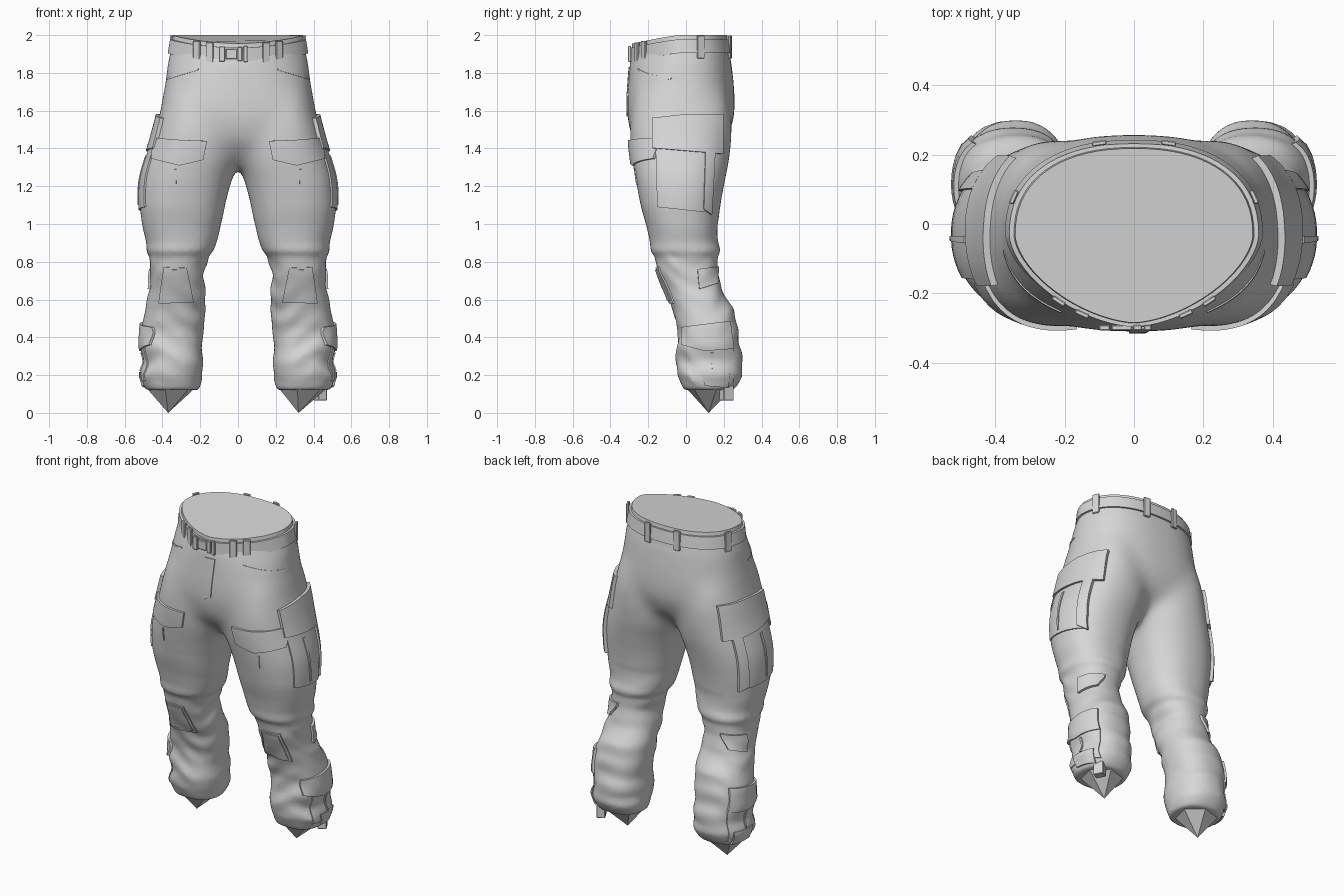
import bpy, bmesh, math
from mathutils import Vector
from mathutils.bvhtree import BVHTree

if "Cube" in bpy.data.objects:
    bpy.data.objects.remove(bpy.data.objects["Cube"])

grey = bpy.data.materials.new("cloth grey")
grey.diffuse_color = (0.68, 0.68, 0.68, 1)
grey.use_nodes = True
grey.node_tree.nodes["Principled BSDF"].inputs["Base Color"].default_value = grey.diffuse_color


def make(name, verts, faces, smooth=True, mirror=False, angle=35):
    me = bpy.data.meshes.new(name)
    me.from_pydata(verts, [], faces)
    bm = bmesh.new()
    bm.from_mesh(me)
    bmesh.ops.recalc_face_normals(bm, faces=bm.faces)
    bm.to_mesh(me)
    bm.free()
    ob = bpy.data.objects.new(name, me)
    bpy.context.collection.objects.link(ob)
    me.materials.append(grey)
    if smooth:
        bpy.ops.object.select_all(action='DESELECT')
        ob.select_set(True)
        bpy.context.view_layer.objects.active = ob
        bpy.ops.object.shade_smooth_by_angle(angle=math.radians(angle))
    if mirror:
        ob.modifiers.new("mirror", 'MIRROR')
    return ob


def loft(rings, base=0):
    n = len(rings[0])
    verts = [p for r in rings for p in r]
    faces = [(base + i * n + j, base + i * n + (j + 1) % n,
              base + (i + 1) * n + (j + 1) % n, base + (i + 1) * n + j)
             for i in range(len(rings) - 1) for j in range(n)]
    faces += [tuple(base + j for j in range(n)),
              tuple(base + (len(rings) - 1) * n + j for j in range(n))]
    return verts, faces


def spow(v, e):
    return math.copysign(abs(v) ** e, v)


def ring(x0, x1, yf, yb, z, nf=2.3, nb=2.3, tilt=0.0, fold=None, n=72):
    """Superelliptic section; the front half may be more pointed than the back."""
    cx, hx, cy = (x0 + x1) / 2, (x1 - x0) / 2, (yf + yb) / 2
    pts = []
    for j in range(n):
        a = 2 * math.pi * j / n
        c, s = math.cos(a), math.sin(a)
        e = 2 / (nf if s < 0 else nb)
        k = 1 + (fold(a, z) if fold else 0)
        pts.append((cx + hx * spow(c, e) * k, cy + (yb - cy) * spow(s, e) * k,
                    z - tilt * max(0, -s) ** 1.5))
    return pts


def sample(table, z):
    for a, b in zip(table, table[1:]):
        if a[0] >= z >= b[0]:
            t = (a[0] - z) / (a[0] - b[0])
            return [p + (q - p) * t for p, q in zip(a[1:], b[1:])]


# Leg sections: height, inner x, outer x, front y, back y
LEG = [(1.68, .08, .385, -.27, .22), (1.55, .02, .425, -.295, .245), (1.45, -.01, .45, -.30, .243),
       (1.33, -.005, .49, -.287, .23), (1.24, .03, .518, -.27, .21), (1.10, .067, .525, -.243, .184),
       (1.00, .088, .507, -.212, .167), (.90, .115, .487, -.19, .17), (.855, .13, .485, -.187, .182),
       (.83, .155, .468, -.167, .168), (.75, .18, .465, -.15, .168), (.65, .175, .468, -.11, .19),
       (.55, .172, .492, -.07, .25), (.45, .18, .51, -.045, .275), (.35, .192, .515, -.045, .285),
       (.27, .184, .492, -.055, .30), (.20, .19, .515, -.045, .30), (.14, .20, .50, -.02, .27),
       (.12, .21, .485, -.01, .25)]


def folds(a, z):
    low = max(0, min(1, (.86 - z) / .06)) * max(0, min(1, (z - .11) / .06))
    thigh = max(0, min(1, (1.15 - z) / .2)) * (1 - low)
    low *= .55 + .45 * math.sin(z * 9 + 2 * a + 1)
    f = .03 * math.sin(z * 50 + 2.4 * math.sin(a * 2 + .6) + 1.4 * math.cos(3 * a))
    f += .018 * math.sin(z * 31 - 2 * a + 1.2)
    return low * f + thigh * .014 * (.6 + .4 * math.sin(a)) * math.sin(z * 38 + 2 * math.cos(a))


# Hip sections: height, half width, front y, back y, front exponent
HIP = [(1.93, .354, -.28, .225, 1.75), (1.85, .37, -.297, .24, 1.9), (1.75, .385, -.306, .253, 2.25),
       (1.65, .404, -.312, .26, 2.5), (1.55, .418, -.31, .255, 2.6), (1.45, .40, -.285, .215, 2.5),
       (1.38, .32, -.235, .14, 2.2), (1.30, .15, -.14, .05, 2)]

# Fuse hips and both legs into one garment
verts, faces = loft([ring(-h, h, f, b, z, nf, 2.4) for z, h, f, b, nf in HIP])
for side in (1, -1):
    rows = []
    for i in range(131):
        z = 1.68 - i * 1.56 / 130
        x0, x1, yf, yb = sample(LEG, max(z, .12))
        rows.append([(side * p[0], p[1], p[2])
                     for p in ring(x0, x1, yf, yb, z, 2.3, 2.25, fold=folds)])
    v, f = loft(rows, len(verts))
    verts += v
    faces += f
body = make("trousers", verts, faces, smooth=False)
rm = body.modifiers.new("fuse", 'REMESH')
rm.mode, rm.voxel_size = 'VOXEL', 0.014
sm = body.modifiers.new("relax", 'SMOOTH')
sm.factor, sm.iterations = 0.5, 4
dg = bpy.context.evaluated_depsgraph_get()
fused = bpy.data.meshes.new_from_object(body.evaluated_get(dg))
body.modifiers.clear()
body.data = fused

# Relax the seat and crotch so hips flow into the legs
bm = bmesh.new()
bm.from_mesh(fused)
for k in range(44):
    lo = 1.02 + .12 * (k / 44)
    bmesh.ops.smooth_vert(bm, verts=[p for p in bm.verts if lo < p.co.z < 1.84 - .1 * k / 44], factor=.5,
                          use_axis_x=True, use_axis_y=True, use_axis_z=True)
bm.to_mesh(fused)
bm.free()
fused.materials.clear()
fused.materials.append(grey)
fused.polygons.foreach_set("material_index", [0] * len(fused.polygons))
fused.shade_smooth()
tree = BVHTree.FromPolygons([v.co for v in fused.vertices], [p.vertices for p in fused.polygons])


def patch(name, face, top, bottom, thick=.012, mirror=True, nu=14, nv=10):
    """Cloth panel between two outlines, laid on the garment from one direction."""
    def along(line, t):
        t *= len(line) - 1
        i = min(int(t), len(line) - 2)
        return Vector(line[i]).lerp(Vector(line[i + 1]), t - i)
    outer, inner = [], []
    for i in range(nu + 1):
        for j in range(nv + 1):
            a, z = along(top, i / nu).lerp(along(bottom, i / nu), j / nv)
            org, d = {'front': ((a, -1, z), (0, 1, 0)), 'side': ((1, a, z), (-1, 0, 0))}[face]
            hit, nor, _, _ = tree.ray_cast(Vector(org), Vector(d))
            if hit is None:
                hit, nor, _, _ = tree.find_nearest(Vector(org) + Vector(d) * .6)
            nor = (nor - Vector(d)).normalized()
            outer.append(hit + nor * thick)
            inner.append(hit - nor * .012)
    m, w = len(outer), nv + 1
    quads = [(i * w + j, i * w + j + 1, (i + 1) * w + j + 1, (i + 1) * w + j)
             for i in range(nu) for j in range(nv)]
    edge = [i * w for i in range(nu)] + [nu * w + j for j in range(nv)]
    edge += [i * w + nv for i in range(nu, 0, -1)] + [j for j in range(nv, 0, -1)]
    faces = quads + [tuple(m + k for k in reversed(q)) for q in quads]
    faces += [(p, q, q + m, p + m) for p, q in zip(edge, edge[1:] + edge[:1])]
    return make(name, outer + inner, faces, mirror=mirror, angle=50)


# Thigh pockets and flaps
patch("front_pocket_flap", 'front', [(.165, 1.44), (.30, 1.445), (.44, 1.455)],
      [(.185, 1.34), (.31, 1.31), (.455, 1.345)], .014)
patch("front_pocket_pleat", 'front', [(.325, 1.29), (.335, 1.29)], [(.327, 1.21), (.332, 1.21)], .006, nu=3)
patch("side_pocket_flap", 'side', [(-.175, 1.56), (0, 1.58), (.19, 1.58)],
      [(-.175, 1.40), (0, 1.385), (.19, 1.37)], .02)
patch("side_pocket", 'side', [(-.16, 1.42), (.15, 1.42)], [(-.15, 1.09), (.13, 1.06)], .009)
patch("side_pocket_pleat", 'side', [(-.055, 1.36), (-.035, 1.36)], [(-.045, 1.10), (-.035, 1.10)], .014, nu=4)
patch("side_pocket_gusset", 'side', [(.10, 1.38), (.15, 1.38)], [(.09, 1.08), (.13, 1.05)], .02, nu=5)

# Knee pads, knee strap, calf pocket and ankle tab
patch("knee_pad", 'front', [(.272, .768), (.392, .772)], [(.235, .585), (.42, .58)], .008)
patch("knee_pad_face", 'front', [(.282, .758), (.382, .760)], [(.252, .60), (.404, .596)], .013)
patch("knee_strap", 'side', [(.06, .76), (.165, .775)], [(.07, .655), (.165, .685)], .014)
patch("calf_pocket_flap", 'side', [(-.02, .455), (.23, .485)], [(-.02, .36), (.10, .33), (.25, .34)], .014)
patch("calf_pocket", 'side', [(.03, .35), (.25, .35)], [(.03, .17), (.25, .16)], .006)
patch("calf_pocket_pleat", 'side', [(.13, .32), (.145, .32)], [(.14, .22), (.15, .22)], .012, nu=3)
patch("ankle_tab", 'side', [(.08, .215), (.23, .215)], [(.10, .145), (.22, .135)], .012)

# Fly and slanted hand pockets
patch("fly", 'front', [(-.015, 1.83), (.05, 1.83)], [(-.015, 1.57), (.03, 1.59)], .006, mirror=False)
patch("hand_pocket_welt", 'front', [(.21, 1.822), (.375, 1.775)], [(.21, 1.815), (.375, 1.765)], .004, nv=2)

# Waistband with closed top, and belt around it
WB = [(1.875, .364, -.293, .235), (2.0, .343, -.285, .218)]
v, f = loft([ring(-h, h, yf, yb, z, 1.62, 2.3, .045) for z, h, yf, yb in WB])
make("waistband", v, f)
BELT = [(1.905, .352, -.28, .224), (1.905, .372, -.299, .243), (1.978, .36, -.297, .232), (1.978, .345, -.28, .218)]
v, f = loft([ring(-h, h, yf, yb, z, 1.65, 2.3, .045) for z, h, yf, yb in BELT])
make("belt", v, f[:-2])


def box(name, loc, size, rot=0):
    bm = bmesh.new()
    bmesh.ops.create_cube(bm, size=1)
    for p in bm.verts:
        p.co = Vector((p.co.x * size[0], p.co.y * size[1], p.co.z * size[2]))
    bmesh.ops.bevel(bm, geom=bm.edges[:], offset=.003, segments=1, affect='EDGES')
    ob = make(name, [tuple(p.co) for p in bm.verts], [tuple(q.index for q in g.verts) for g in bm.faces], False)
    bm.free()
    ob.location, ob.rotation_euler = loc, (0, 0, rot)


# Belt loops sit on the belt curve nearest to each target
path = [Vector(p) for p in ring(-.367, .367, -.299, .239, 1.938, 1.65, 2.3, .045, n=720)]
for tx, ty in ((-.21, -.21), (-.145, -.25), (.145, -.25), (.21, -.21), (.36, .085), (-.36, .085), (.1, .24), (-.1, .24)):
    i = min(range(720), key=lambda k: (path[k].x - tx) ** 2 + (path[k].y - ty) ** 2)
    d = path[(i + 2) % 720] - path[i - 2]
    box("belt_loop", path[i], (.042, .014, .122), math.atan2(d.y, d.x))

# Buckle: two clasp halves with a tongue and keeper
for x, w, h in ((-.085, .032, .08), (-.035, .06, .055), (.01, .025, .075), (.04, .022, .085)):
    box("buckle", (x, -.299, 1.90), (w, .016, h))

# Pointed inner plugs closing the ankles
for x, apex in ((.345, .32), (-.355, -.37)):
    base = [(x + .138 * math.cos(a * math.pi / 3 + .3), .125 + .13 * math.sin(a * math.pi / 3 + .3),
             .135) for a in range(6)]
    make("ankle_plug", base + [(apex, .12, 0)], [(i, (i + 1) % 6, 6) for i in range(6)] + [tuple(range(6))], False)

# Loose strap end below one hem
box("ankle_strap_end", (.435, .215, .105), (.05, .06, .08), .5)
